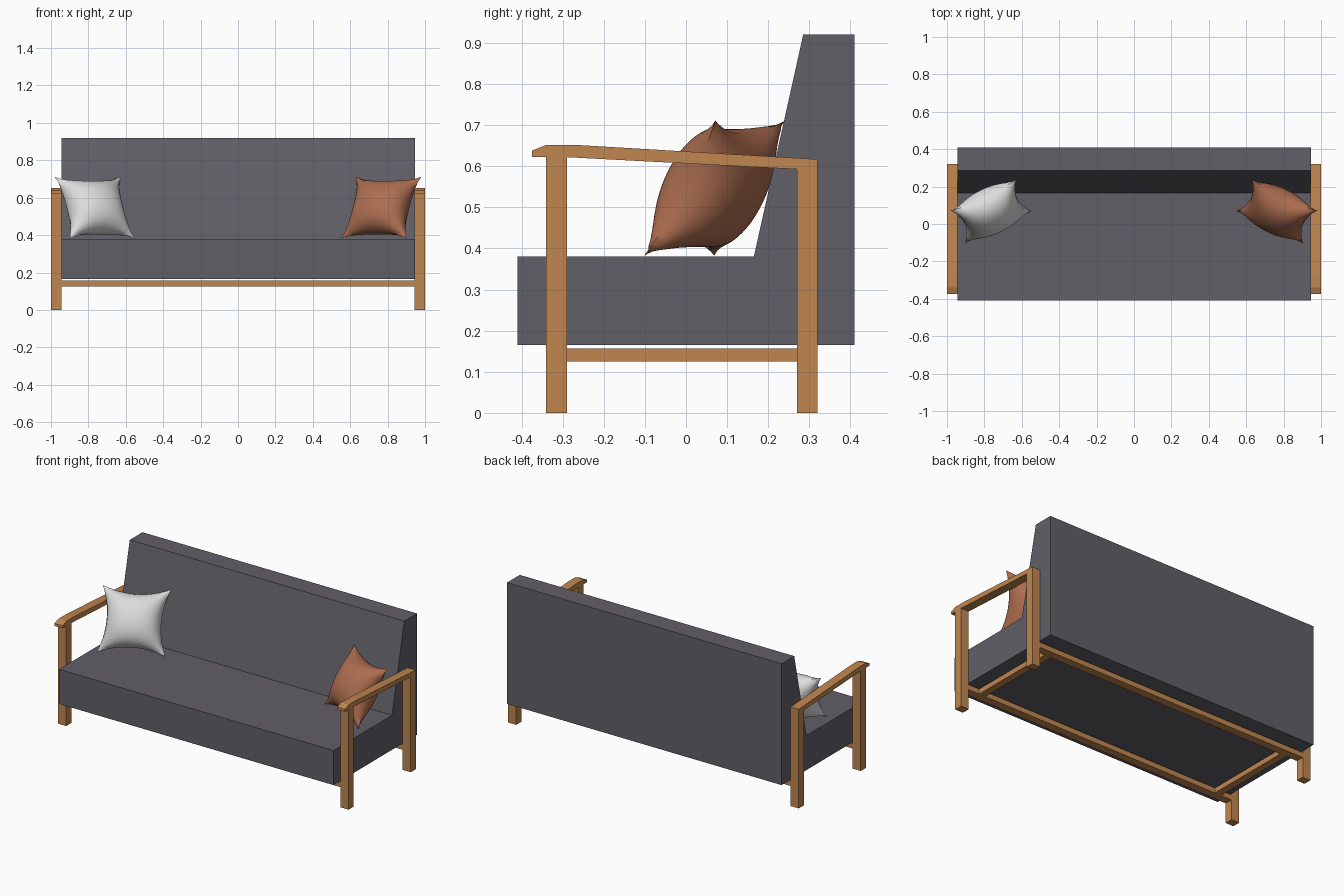
import bpy, bmesh, math
from mathutils import Vector

cube = bpy.data.objects.get("Cube")
if cube:
    bpy.data.objects.remove(cube, do_unlink=True)


def material(name, rgb):
    m = bpy.data.materials.new(name)
    m.use_nodes = True
    m.diffuse_color = (*rgb, 1)
    bsdf = next(n for n in m.node_tree.nodes if n.type == 'BSDF_PRINCIPLED')
    bsdf.inputs["Base Color"].default_value = (*rgb, 1)
    bsdf.inputs["Roughness"].default_value = 0.8
    return m


FABRIC = material("charcoal fabric", (0.12, 0.115, 0.135))
WOOD = material("oak wood", (0.53, 0.24, 0.08))
WHITE = material("white cotton", (0.72, 0.72, 0.72))
RUST = material("terracotta cotton", (0.42, 0.155, 0.08))


def finish(bm, name, mat):
    bmesh.ops.recalc_face_normals(bm, faces=bm.faces[:])
    mesh = bpy.data.meshes.new(name)
    bm.to_mesh(mesh)
    bm.free()
    mesh.materials.append(mat)
    obj = bpy.data.objects.new(name, mesh)
    bpy.context.collection.objects.link(obj)
    return obj


def extrude_profile(name, profile, x0, x1, mat):
    """Extrude a side profile of (y, z) points from x0 to x1."""
    bm = bmesh.new()
    face = bm.faces.new([bm.verts.new((x0, y, z)) for y, z in profile])
    out = bmesh.ops.extrude_face_region(bm, geom=[face])
    verts = [v for v in out["geom"] if isinstance(v, bmesh.types.BMVert)]
    bmesh.ops.translate(bm, verts=verts, vec=(x1 - x0, 0, 0))
    return finish(bm, name, mat)


def box(name, x, y, z, mat):
    profile = [(y[0], z[0]), (y[1], z[0]), (y[1], z[1]), (y[0], z[1])]
    return extrude_profile(name, profile, x[0], x[1], mat)


def pillow(name, side, mat):
    """Pinched square cushion leaning into a corner of the sofa."""
    center = Vector((side * 0.765, 0.07, 0.547))
    u = Vector((0.9, -0.437, 0)).normalized()
    v = Vector((0.21, 0.458, 0.87)).normalized()
    n = u.cross(v)
    for axis in (u, v, n):
        axis.x *= side
    bm = bmesh.new()
    for face_sign in (1, -1):
        made = bmesh.ops.create_grid(bm, x_segments=24, y_segments=24, size=1)
        for vert in made["verts"]:
            a, b = vert.co.x, vert.co.y
            fa, fb = max(0, 1 - a * a), max(0, 1 - b * b)
            across = 0.195 * a * (1 - 0.2 * a * a * fb)
            up = 0.19 * b * (1 - 0.2 * b * b * fa)
            puff = 0.11 * (fa * fb) ** 0.65 * face_sign
            vert.co = center + u * across + v * up + n * puff
    bmesh.ops.remove_doubles(bm, verts=bm.verts[:], dist=0.0002)
    obj = finish(bm, name, mat)
    bpy.ops.object.select_all(action='DESELECT')
    obj.select_set(True)
    bpy.context.view_layer.objects.active = obj
    bpy.ops.object.shade_smooth_by_angle(angle=math.radians(50))


# Upholstered seat and sloping backrest in one block
extrude_profile("seat_and_back", [
    (-0.41, 0.165), (0.41, 0.165), (0.41, 0.92),
    (0.285, 0.92), (0.165, 0.38), (-0.41, 0.38)], -0.945, 0.945, FABRIC)

# Wooden end frames
FRONT, BACK, RAIL = (-0.34, -0.29), (0.27, 0.32), (0.125, 0.157)
ARM = [(-0.375, 0.622), (-0.29, 0.622), (0.32, 0.59), (0.32, 0.617),
       (-0.27, 0.652), (-0.34, 0.652), (-0.375, 0.638)]
for label, s in (("left", 1), ("right", -1)):
    x = sorted((s * 0.945, s * 1.0))
    box(label + "_front_leg", x, FRONT, (0, 0.63), WOOD)
    box(label + "_back_leg", x, BACK, (0, 0.6), WOOD)
    extrude_profile(label + "_armrest", ARM, x[0], x[1], WOOD)
    box(label + "_cross_rail", sorted((s * 0.825, s * 0.87)),
        (FRONT[1], BACK[0]), RAIL, WOOD)

# Long rails under the seat
box("front_rail", (-0.945, 0.945), FRONT, RAIL, WOOD)
box("back_rail", (-0.945, 0.945), BACK, RAIL, WOOD)

# Loose cushions
pillow("left_pillow", 1, RUST)
pillow("right_pillow", -1, WHITE)
